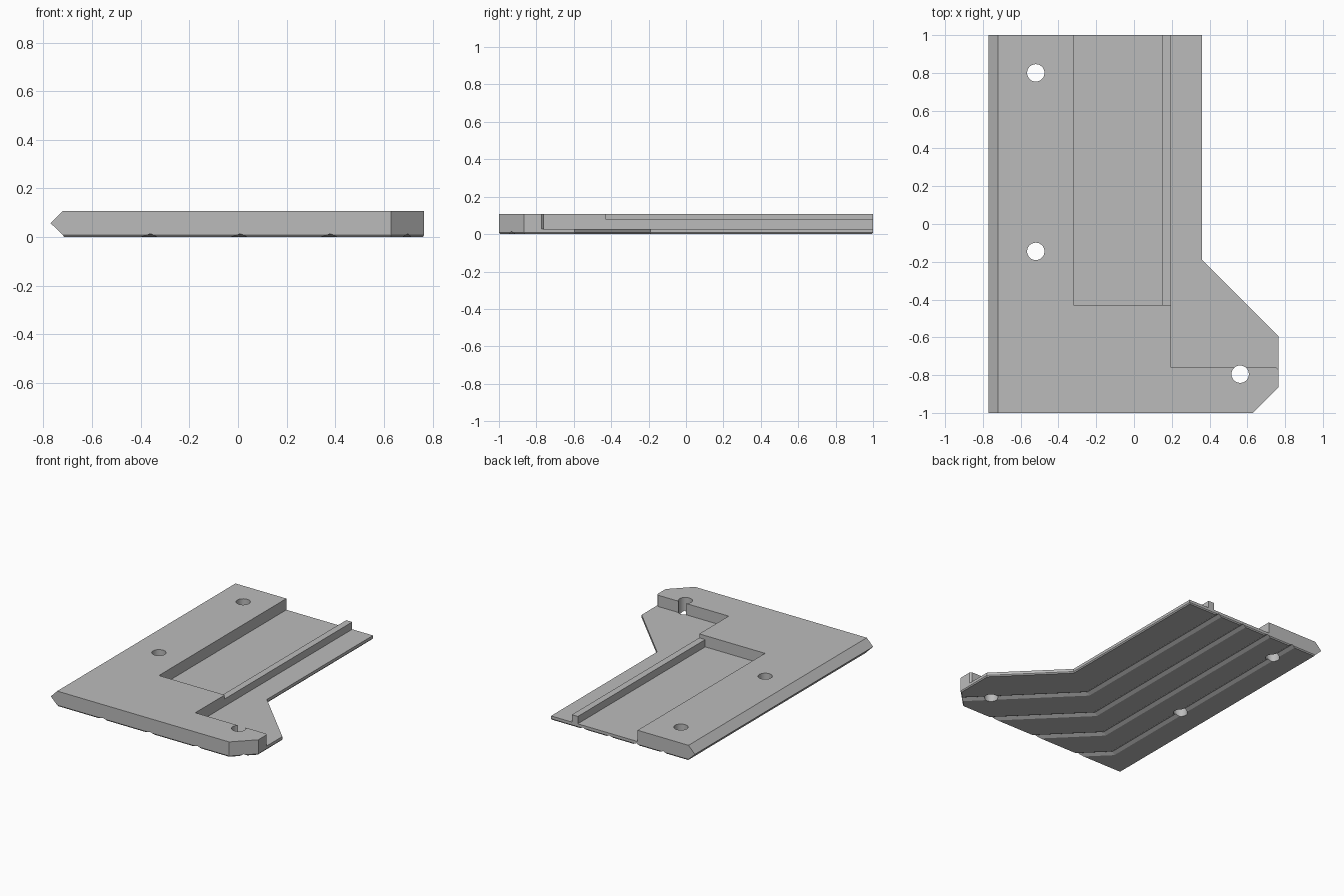
import bpy, bmesh, math
from mathutils import Vector

if "Cube" in bpy.data.objects:
    bpy.data.objects.remove(bpy.data.objects["Cube"])

grey = bpy.data.materials.new("plain grey")
grey.diffuse_color = (0.5, 0.5, 0.5, 1)
grey.use_nodes = True
grey.node_tree.nodes["Principled BSDF"].inputs["Base Color"].default_value = grey.diffuse_color


def loft(name, loops):
    """Solid skinned through equal-length closed loops, capped at both ends."""
    bm = bmesh.new()
    rings = [[bm.verts.new(p) for p in loop] for loop in loops]
    n = len(rings[0])
    for a, b in zip(rings, rings[1:]):
        for i in range(n):
            j = (i + 1) % n
            bm.faces.new((a[i], a[j], b[j], b[i]))
    bm.faces.new(rings[0][::-1])
    bm.faces.new(rings[-1])
    bmesh.ops.recalc_face_normals(bm, faces=bm.faces[:])
    mesh = bpy.data.meshes.new(name)
    bm.to_mesh(mesh)
    bm.free()
    mesh.materials.append(grey)
    obj = bpy.data.objects.new(name, mesh)
    bpy.context.collection.objects.link(obj)
    return obj


def prism(name, pts, z0, z1):
    return loft(name, [[(x, y, z) for x, y in pts] for z in (z0, z1)])


def box(name, x0, x1, y0, y1, z0, z1):
    return prism(name, [(x0, y0), (x1, y0), (x1, y1), (x0, y1)], z0, z1)


def miter(d1, d2):
    """Left-hand corner offset for a path turning from d1 to d2."""
    n1, n2 = Vector((-d1.y, d1.x)), Vector((-d2.y, d2.x))
    return (n1 + n2) / (1 + n1.dot(n2))


def outline(left, inset=0.0):
    pts = [Vector(p) for p in ((left, -1), (0.63, -1), (0.765, -0.865), (0.765, -0.595),
                               (0.36, -0.19), (0.36, 1), (left, 1))]
    n = len(pts)
    return [p + inset * miter((p - pts[i - 1]).normalized(), (pts[(i + 1) % n] - p).normalized())
            for i, p in enumerate(pts)]


# Plate: pointed left edge, small chamfer around the underside
TOP = 0.108
layers = ((-0.72, 0.006, 0), (-0.72, 0, 0.008), (-0.77, 0, 0.057), (-0.72, 0, TOP))
plate = loft("plate", [[(p.x, p.y, z) for p in outline(x, ins)] for x, ins, z in layers])

# Top recesses: long channel, lowered rail, right-hand flange pocket
cutters = [
    box("channel_cutter", -0.32, 0.15, -0.43, 1.2, 0.028, 0.3),
    box("rail_cutter", -0.1, 0.25, -0.43, 1.2, 0.08, 0.3),
    prism("flange_cutter", [(0.197, -0.76), (0.753, -0.76), (0.765, -0.772),
                            (0.9, -0.772), (0.9, 1.2), (0.197, 1.2)], 0.028, 0.3),
]

# Through holes
for k, (hx, hy) in enumerate(((-0.52, 0.8), (-0.52, -0.145), (0.562, -0.795))):
    ring = [(hx + 0.046 * math.cos(math.tau * i / 40), hy + 0.046 * math.sin(math.tau * i / 40))
            for i in range(40)]
    cutters.append(prism(f"hole_cutter_{k + 1}", ring, -0.2, 0.4))

# Bent V grooves on the underside
HALF, DEPTH, LOW = 0.025, 0.014, 0.01
down, diagonal = Vector((0, -1)), Vector((1, -1)).normalized()
for k, (gx, bend) in enumerate(((-0.52, -0.84), (-0.31, -0.68), (-0.10, -0.52), (0.11, -0.345))):
    path = ((Vector((gx, 1.1)), miter(down, down)),
            (Vector((gx, bend)), miter(down, diagonal)),
            (Vector((gx, bend)) + 1.3 * diagonal, miter(diagonal, diagonal)))
    wide = HALF * (DEPTH + LOW) / DEPTH
    loops = []
    for p, m in path:
        a, b = p + wide * m, p - wide * m
        loops.append([(a.x, a.y, -LOW), (b.x, b.y, -LOW), (p.x, p.y, DEPTH)])
    cutters.append(loft(f"groove_cutter_{k + 1}", loops))

for cutter in cutters:
    mod = plate.modifiers.new(cutter.name, 'BOOLEAN')
    mod.operation = 'DIFFERENCE'
    mod.solver = 'EXACT'
    mod.object = cutter
    cutter.hide_render = True
    cutter.display_type = 'WIRE'
